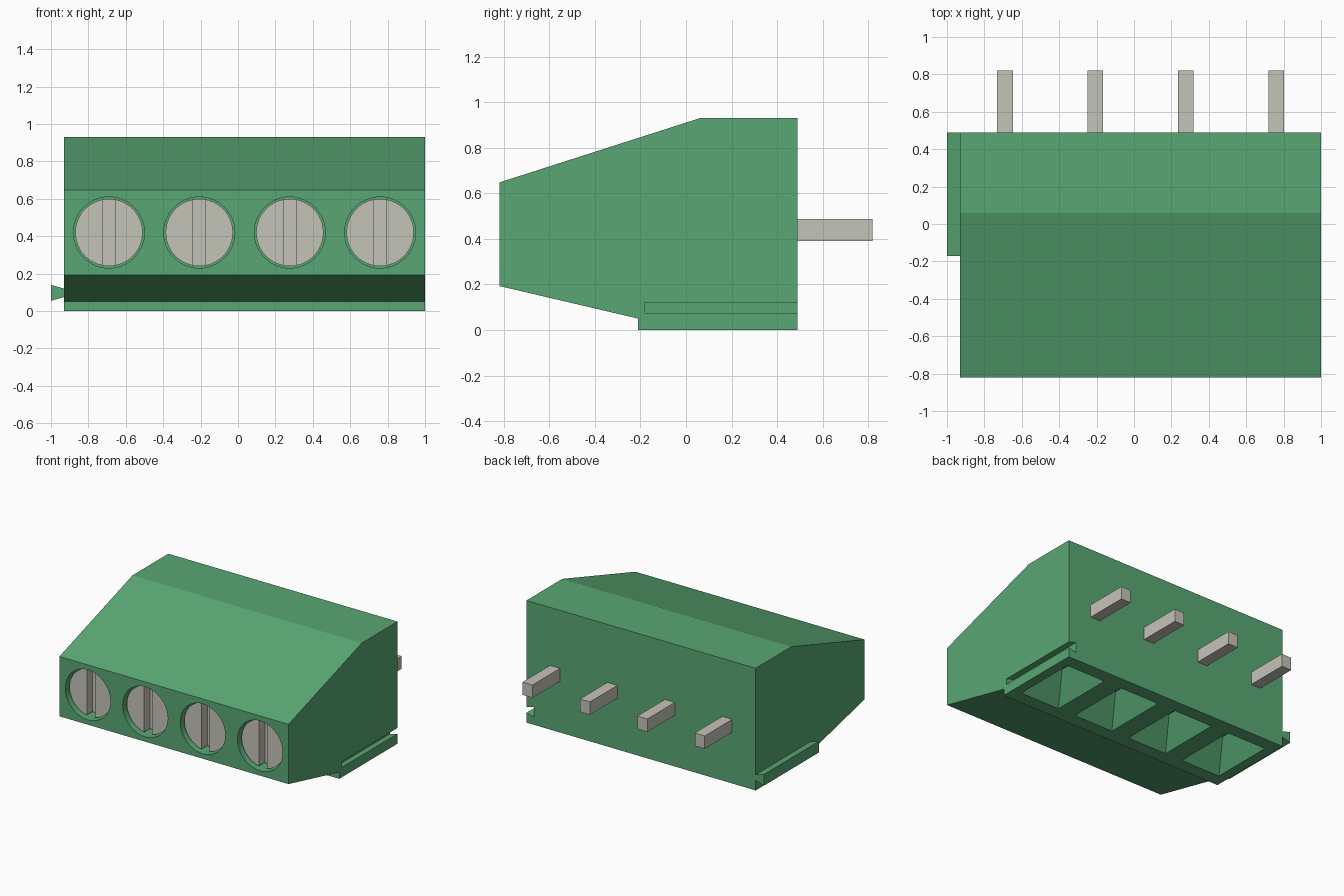
import bpy
import bmesh
import math
from mathutils import Matrix, Vector

if "Cube" in bpy.data.objects:
    bpy.data.objects.remove(bpy.data.objects["Cube"])


def material(name, rgb):
    m = bpy.data.materials.new(name)
    m.use_nodes = True
    m.diffuse_color = (*rgb, 1)
    bsdf = next(n for n in m.node_tree.nodes if n.type == 'BSDF_PRINCIPLED')
    bsdf.inputs["Base Color"].default_value = (*rgb, 1)
    return m


GREEN = material("housing green", (0.100, 0.390, 0.172))
METAL = material("metal grey", (0.560, 0.547, 0.485))

POLES = [-0.69, -0.207, 0.277, 0.76]
SCREW_Z = 0.42


def finish(name, bm, mat):
    bmesh.ops.recalc_face_normals(bm, faces=bm.faces)
    me = bpy.data.meshes.new(name)
    bm.to_mesh(me)
    bm.free()
    me.materials.append(mat)
    ob = bpy.data.objects.new(name, me)
    bpy.context.collection.objects.link(ob)
    return ob


def prism(bm, points, offset):
    """Extrude a closed outline along an offset."""
    face = bm.faces.new([bm.verts.new(p) for p in points])
    ext = bmesh.ops.extrude_face_region(bm, geom=[face])
    verts = [g for g in ext["geom"] if isinstance(g, bmesh.types.BMVert)]
    bmesh.ops.translate(bm, verts=verts, vec=Vector(offset))


def box(bm, x0, x1, y0, y1, z0, z1):
    prism(bm, [(x0, y0, z0), (x1, y0, z0), (x1, y1, z0), (x0, y1, z0)], (0, 0, z1 - z0))


def cylinder_y(bm, x, z, radius, y0, y1):
    mat = Matrix.Translation((x, (y0 + y1) / 2, z)) @ Matrix.Rotation(math.pi / 2, 4, 'X')
    bmesh.ops.create_cone(bm, cap_ends=True, segments=48, radius1=radius,
                          radius2=radius, depth=y1 - y0, matrix=mat)


def cut(target, cutter):
    """Apply a boolean difference and discard the cutter."""
    cutter.hide_render = True
    mod = target.modifiers.new("cut", 'BOOLEAN')
    mod.operation = 'DIFFERENCE'
    mod.solver = 'EXACT'
    mod.object = cutter
    bpy.ops.object.select_all(action='DESELECT')
    bpy.context.view_layer.objects.active = target
    target.select_set(True)
    bpy.ops.object.modifier_apply(modifier=mod.name)
    bpy.data.objects.remove(cutter)


def smooth(ob):
    bpy.ops.object.select_all(action='DESELECT')
    bpy.context.view_layer.objects.active = ob
    ob.select_set(True)
    bpy.ops.object.shade_smooth_by_angle(angle=math.radians(10))


# Housing: side profile extruded across the width
PROFILE = [(-0.82, 0.193), (-0.82, 0.648), (0.06, 0.93), (0.49, 0.93),
           (0.49, 0), (-0.21, 0), (-0.21, 0.05)]
bm = bmesh.new()
prism(bm, [(-0.93, y, z) for y, z in PROFILE], (1.93, 0, 0))
housing = finish("housing", bm, GREEN)

# Screw holes, wire funnels and the dovetail groove, cut from the housing
bm = bmesh.new()
for x in POLES:
    cylinder_y(bm, x, SCREW_Z, 0.19, -0.9, -0.62)
    # tapered wire entry, narrowing upwards
    rings = []
    for z, hx, hy in ((-0.02, 0.178, 0.264), (0.2, 0.06, 0.08)):
        rings.append([bm.verts.new((x + sx * hx, 0.14 + sy * hy, z))
                      for sx, sy in ((-1, -1), (1, -1), (1, 1), (-1, 1))])
    bm.faces.new(rings[0])
    bm.faces.new(rings[1])
    for i in range(4):
        j = (i + 1) % 4
        bm.faces.new((rings[0][i], rings[0][j], rings[1][j], rings[1][i]))
prism(bm, [(1.01, -0.18, 0.078), (1.01, -0.18, 0.117),
           (0.935, -0.18, 0.138), (0.935, -0.18, 0.057)], (0, 0.75, 0))
cut(housing, finish("housing_cutter", bm, GREEN))
smooth(housing)

# Dovetail rail on the opposite side
bm = bmesh.new()
prism(bm, [(-0.93, -0.17, 0.075), (-0.93, -0.17, 0.12),
           (-1.0, -0.17, 0.14), (-1.0, -0.17, 0.055)], (0, 0.66, 0))
finish("dovetail_rail", bm, GREEN)

# Slotted screws and rear contact pins
for i, x in enumerate(POLES, 1):
    bm = bmesh.new()
    cylinder_y(bm, x, SCREW_Z, 0.18, -0.785, -0.62)
    screw = finish(f"screw_{i}", bm, METAL)
    bm = bmesh.new()
    box(bm, x - 0.034, x + 0.034, -0.9, -0.715, SCREW_Z - 0.3, SCREW_Z + 0.3)
    cut(screw, finish("slot_cutter", bm, METAL))
    smooth(screw)

    bm = bmesh.new()
    box(bm, x - 0.042, x + 0.042, 0.49, 0.82, 0.39, 0.488)
    finish(f"contact_pin_{i}", bm, METAL)
